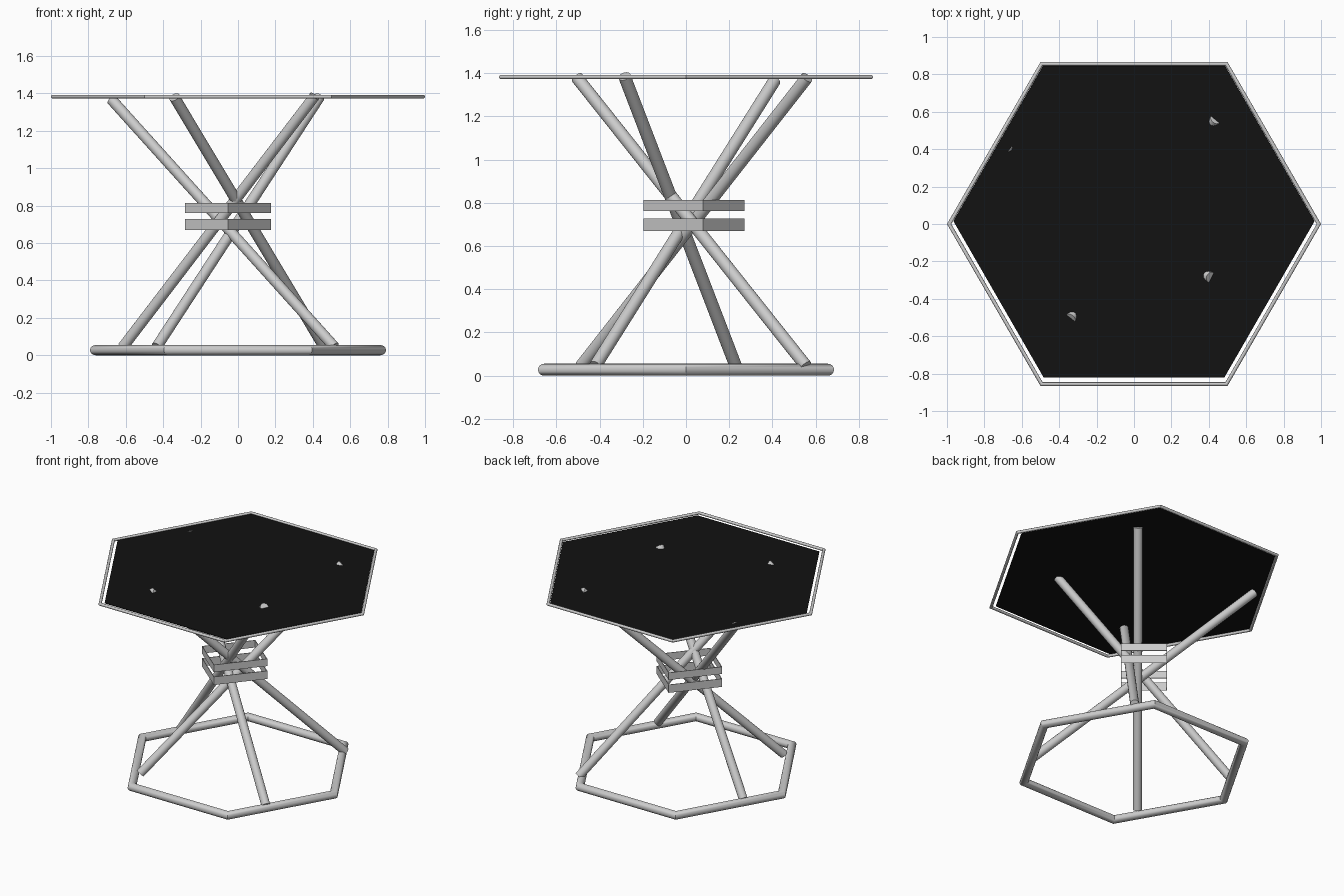
import bpy, bmesh
from math import sin, cos, pi, radians
from mathutils import Vector

if "Cube" in bpy.data.objects:
    bpy.data.objects.remove(bpy.data.objects["Cube"])


def finish(bm, name, smooth=False):
    bmesh.ops.recalc_face_normals(bm, faces=bm.faces[:])
    mesh = bpy.data.meshes.new(name)
    bm.to_mesh(mesh)
    bm.free()
    ob = bpy.data.objects.new(name, mesh)
    bpy.context.collection.objects.link(ob)
    if smooth:
        bpy.ops.object.select_all(action='DESELECT')
        ob.select_set(True)
        bpy.context.view_layer.objects.active = ob
        bpy.ops.object.shade_smooth_by_angle(angle=radians(35))
    return ob


def hex_tube(name, apothem, radius_h, radius_v, z, sides=16):
    """Mitred hexagonal loop of round tube; apothem is to the tube centre."""
    bm = bmesh.new()
    rings = []
    for i in range(6):
        a = i * pi / 3
        ring = []
        for k in range(sides):
            t = 2 * pi * k / sides
            r = (apothem + radius_h * cos(t)) / cos(pi / 6)
            ring.append(bm.verts.new((r * cos(a), r * sin(a), z + radius_v * sin(t))))
        rings.append(ring)
    for i in range(6):
        a, b = rings[i], rings[(i + 1) % 6]
        for k in range(sides):
            j = (k + 1) % sides
            bm.faces.new((a[k], b[k], b[j], a[j]))
    return finish(bm, name, True)


def rod(name, p, q, radius):
    """Straight round rod between two points."""
    p, q = Vector(p), Vector(q)
    bm = bmesh.new()
    bmesh.ops.create_cone(bm, cap_ends=True, segments=24, radius1=radius,
                          radius2=radius, depth=(q - p).length)
    rot = (q - p).to_track_quat('Z', 'Y').to_matrix()
    bmesh.ops.rotate(bm, verts=bm.verts, cent=(0, 0, 0), matrix=rot)
    bmesh.ops.translate(bm, verts=bm.verts, vec=(p + q) / 2)
    return finish(bm, name, True)


def band(name, center, angle, length, width, z0, z1, wall=0.004):
    """Thin open rectangular strap around the leg crossing."""
    bm = bmesh.new()
    u = Vector((cos(angle), sin(angle), 0))
    v = Vector((-sin(angle), cos(angle), 0))
    c = Vector((center[0], center[1], 0))
    cols = []
    for su, sv in ((1, 1), (-1, 1), (-1, -1), (1, -1)):
        col = []
        for inset, z in ((0, z0), (0, z1), (wall, z1), (wall, z0)):
            pos = c + u * su * (length / 2 - inset) + v * sv * (width / 2 - inset)
            col.append(bm.verts.new((pos.x, pos.y, z)))
        cols.append(col)
    for i in range(4):
        a, b = cols[i], cols[(i + 1) % 4]
        for k in range(4):
            j = (k + 1) % 4
            bm.faces.new((a[k], b[k], b[j], a[j]))
    return finish(bm, name)


# Base loop and table top rim
hex_tube("base_frame", 0.658, 0.0275, 0.0275, 0.0275)
hex_tube("top_rim", 0.856, 0.010, 0.010, 1.383, 12)

# Dark table panel, set slightly towards the back
bm = bmesh.new()
bmesh.ops.create_cone(bm, cap_ends=True, segments=6, radius1=0.966, radius2=0.966, depth=0.004)
bmesh.ops.rotate(bm, verts=bm.verts, cent=(0, 0, 0),
                 matrix=Vector((0, 1, 0)).rotation_difference(Vector((1, 0, 0))).to_matrix())
bmesh.ops.translate(bm, verts=bm.verts, vec=(0, 0.016, 1.38))
panel = finish(bm, "top_panel")
dark = bpy.data.materials.new("dark_glass")
dark.diffuse_color = (0.006, 0.006, 0.006, 1)
dark.use_nodes = True
dark.node_tree.nodes["Principled BSDF"].inputs["Base Color"].default_value = dark.diffuse_color
panel.data.materials.append(dark)

# Four slanted legs crossing in the middle
legs = {
    "leg_back_right": ((-0.435, -0.485, 0.045), (0.435, 0.56, 1.38)),
    "leg_front_right": ((-0.615, 0.23, 0.045), (0.41, -0.285, 1.386)),
    "leg_front_left": ((0.46, 0.555, 0.045), (-0.34, -0.505, 1.38)),
    "leg_back_left": ((0.515, -0.42, 0.045), (-0.675, 0.41, 1.366)),
}
for name, (p, q) in legs.items():
    rod(name, p, q, 0.029)

# Two straps holding the crossing together
for name, z0, z1 in (("lower_strap", 0.67, 0.728), ("upper_strap", 0.762, 0.814)):
    band(name, (-0.053, 0.037), radians(50), 0.36, 0.30, z0, z1)
